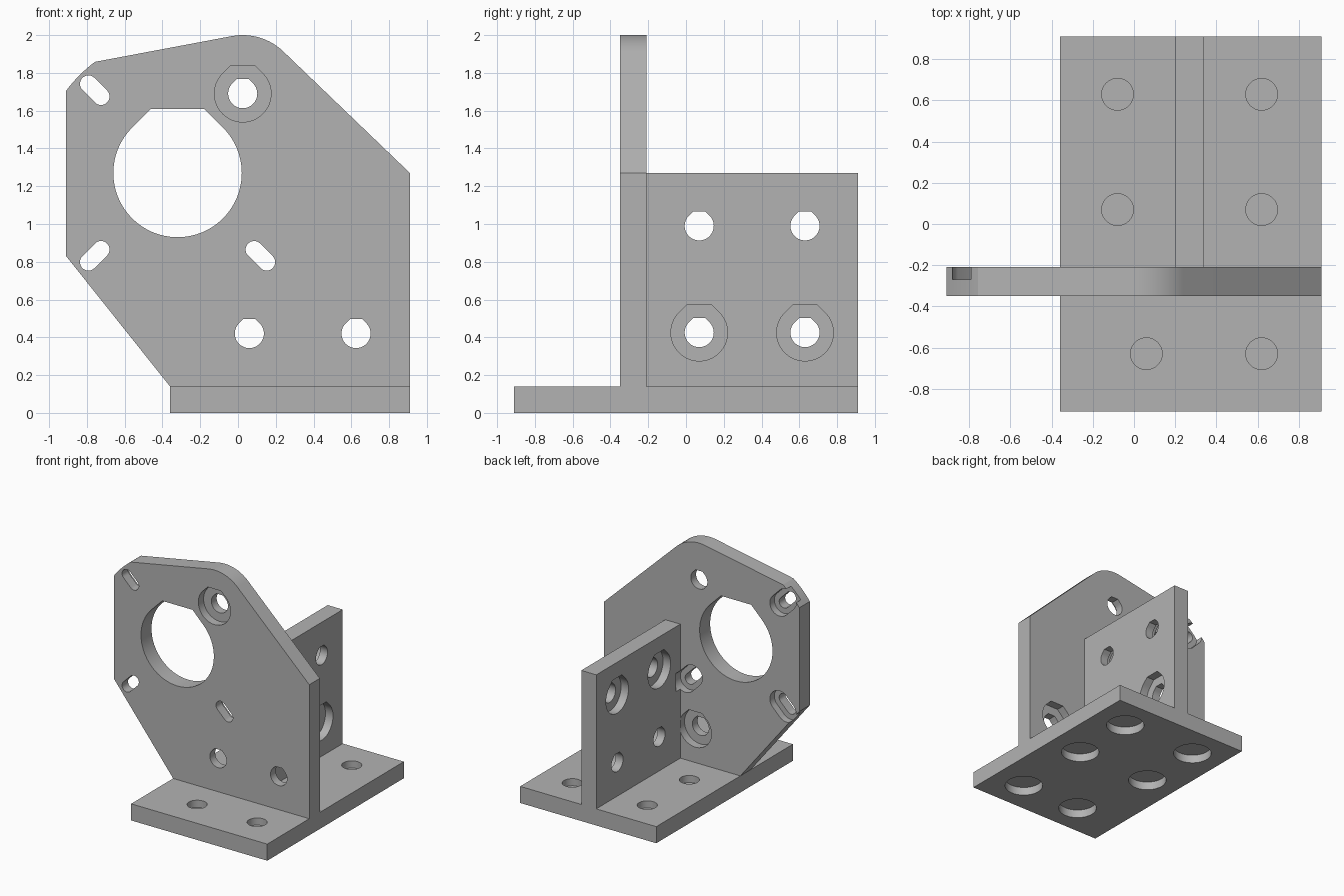
import bpy, math
from mathutils import Matrix, Vector

cube = bpy.data.objects.get("Cube")
if cube:
    bpy.data.objects.remove(cube, do_unlink=True)

grey = bpy.data.materials.new("plain grey")
grey.use_nodes = True
grey.diffuse_color = (0.45, 0.45, 0.45, 1)
grey.node_tree.nodes["Principled BSDF"].inputs["Base Color"].default_value = (0.45, 0.45, 0.45, 1)

T = 0.14                        # plate thickness
FRONT, BACK = -0.35, -0.21      # motor plate faces
RIB_X = 0.20                    # rib's inner face
HOLE, HEAD, SINK = 0.077, 0.15, 0.07
SLOT, SLOT_HEAD = 0.045, 0.09

# Each frame maps a drawn profile (u, v) and a depth w to the model axes
ALONG_X = Matrix(((0, 0, 1), (1, 0, 0), (0, 1, 0)))
ALONG_Y = Matrix(((1, 0, 0), (0, 0, 1), (0, 1, 0)))
ALONG_Z = Matrix.Identity(3)


def prism(name, profile, frame, near, far):
    """Extrude a closed profile between two depths."""
    n = len(profile)
    verts = [frame @ Vector((u, v, w)) for w in (near, far) for u, v in profile]
    faces = [range(n)[::-1], range(n, 2 * n)]
    faces += [(i, (i + 1) % n, (i + 1) % n + n, i + n) for i in range(n)]
    mesh = bpy.data.meshes.new(name)
    mesh.from_pydata(verts, [], [tuple(f) for f in faces])
    if frame.determinant() < 0:
        mesh.flip_normals()
    mesh.materials.append(grey)
    obj = bpy.data.objects.new(name, mesh)
    bpy.context.collection.objects.link(obj)
    return obj


def rect(u0, u1, v0, v1):
    return [(u0, v0), (u1, v0), (u1, v1), (u0, v1)]


def arc(cu, cv, r, start, end, steps):
    angles = [math.radians(start + (end - start) * i / steps) for i in range(steps + 1)]
    return [(cu + r * math.cos(a), cv + r * math.sin(a)) for a in angles]


def circle(cu, cv, r):
    return arc(cu, cv, r, 0, 360, 48)[:-1]


def printable(cu, cv, r):
    """Circle whose top widens along 45 degree tangents to a flat roof."""
    k = r * (math.sqrt(2) - 1)
    return arc(cu, cv, r, 135, 405, 48) + [(cu + k, cv + r), (cu - k, cv + r)]


def cut(part, profile, frame, near, far):
    cutter = prism("cutter", profile, frame, near, far)
    cutter.hide_render = True
    mod = part.modifiers.new("cut", "BOOLEAN")
    mod.operation, mod.solver, mod.object = "DIFFERENCE", "EXACT", cutter
    bpy.context.view_layer.objects.active = part
    bpy.ops.object.modifier_apply(modifier=mod.name)
    mesh = cutter.data
    bpy.data.objects.remove(cutter, do_unlink=True)
    bpy.data.meshes.remove(mesh)


# Base plate: screw holes with head recesses below and a thin web between
base = prism("base_plate", rect(-0.36, 0.91, -0.91, 0.91), ALONG_Z, 0, T)
for x, y in [(-0.08, 0.63), (0.62, 0.63), (-0.08, 0.07), (0.62, 0.07), (0.06, -0.63), (0.62, -0.63)]:
    cut(base, circle(x, y, HEAD), ALONG_Z, -0.1, SINK)
    cut(base, circle(x, y, HOLE), ALONG_Z, SINK + 0.01, 0.3)

# Motor plate outline, with rounded shoulder and crown
CX, CZ = -0.32, 1.27            # motor axis
PX, PZ = 0.025, 1.69            # pivot hole
outline = [(-0.36, T), (0.91, T), (0.91, 1.27)]
outline += arc(PX, PZ, 0.31, 46, 100.6, 16)
outline += arc(CX, CZ, 0.733, 126.6, 143.6, 8) + [(-0.91, 0.83)]
plate = prism("motor_plate", outline, ALONG_Y, FRONT, BACK)

# Upright rib behind the motor plate
rib = prism("rear_rib", rect(BACK, 0.91, T, 1.27), ALONG_X, RIB_X, RIB_X + T)

# Motor opening and pivot hole, recessed from the front
cut(plate, printable(CX, CZ, 0.34), ALONG_Y, -0.5, 0)
cut(plate, printable(PX, PZ, HOLE), ALONG_Y, -0.5, 0)
cut(plate, printable(PX, PZ, HEAD), ALONG_Y, -0.5, FRONT + SINK)

# Lower mounting holes, recessed from the back
for x in (0.06, 0.625):
    cut(plate, printable(x, 0.42, HOLE), ALONG_Y, -0.5, 0)
    cut(plate, printable(x, 0.42, HEAD), ALONG_Y, BACK - SINK, 0)

# Radial adjustment slots, their recesses also nicking the rib
for angle in (135, 225, 315):
    a = math.radians(angle)
    mid = Vector((CX + 0.62 * math.cos(a), CZ + 0.62 * math.sin(a)))
    step = 0.047 * Vector((math.cos(a), math.sin(a)))
    inner, outer = mid - step, mid + step

    def slot(r):
        return (arc(*outer, r, angle - 90, angle + 90, 20)
                + arc(*inner, r, angle + 90, angle + 270, 20))

    cut(plate, slot(SLOT), ALONG_Y, -0.5, 0)
    cut(plate, slot(SLOT_HEAD), ALONG_Y, BACK - 0.06, -0.15)
    if angle == 315:
        cut(rib, slot(SLOT_HEAD), ALONG_Y, BACK - 0.06, -0.15)

# Rib holes: lower pair recessed on the left, upper pair on the right
for y in (0.07, 0.63):
    for z, near, far in ((0.425, RIB_X + T - SINK, 0.6), (0.99, 0, RIB_X + SINK)):
        cut(rib, printable(y, z, HOLE), ALONG_X, 0, 0.6)
        cut(rib, printable(y, z, HEAD), ALONG_X, near, far)

# Smooth the round walls, keep all plate edges sharp
for part in (base, plate, rib):
    bpy.ops.object.select_all(action="DESELECT")
    part.select_set(True)
    bpy.context.view_layer.objects.active = part
    bpy.ops.object.shade_smooth_by_angle(angle=math.radians(25))
